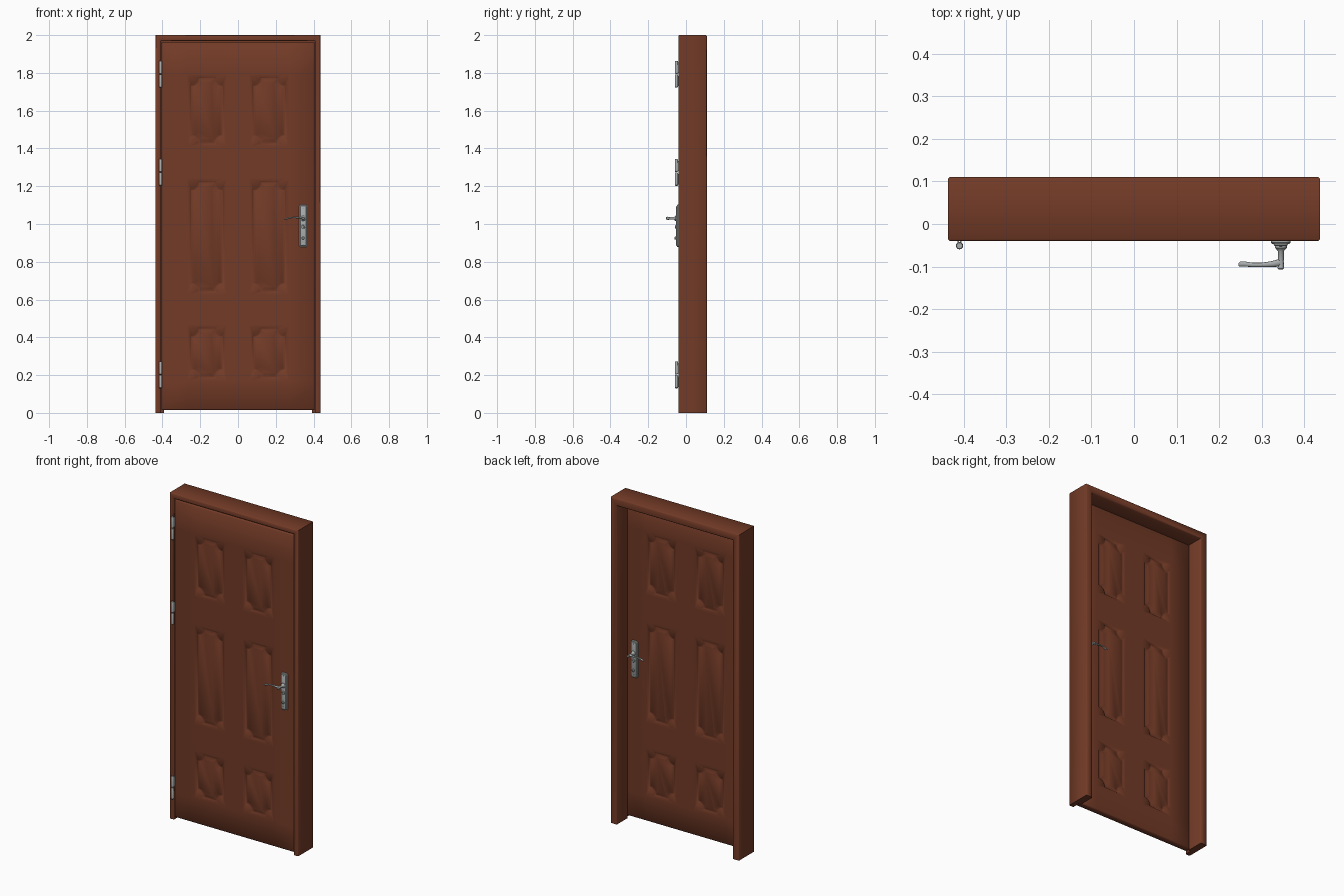
import bpy, bmesh, math
from mathutils import Matrix, Vector

cube = bpy.data.objects.get("Cube")
if cube:
    bpy.data.objects.remove(cube)


def material(name, rgb, metallic=0.0):
    m = bpy.data.materials.new(name)
    m.use_nodes = True
    m.diffuse_color = (*rgb, 1)
    m.node_tree.nodes["Principled BSDF"].inputs["Base Color"].default_value = (*rgb, 1)
    return m


WOOD = material("reddish brown wood", (0.17, 0.043, 0.02))
STEEL = material("brushed steel", (0.40, 0.42, 0.42))
DARK = material("dark keyhole", (0.03, 0.03, 0.03))


def finish(name, bm, mat, angle=50):
    bmesh.ops.remove_doubles(bm, verts=bm.verts, dist=1e-5)
    bmesh.ops.recalc_face_normals(bm, faces=bm.faces)
    me = bpy.data.meshes.new(name)
    bm.to_mesh(me)
    bm.free()
    me.materials.append(mat)
    ob = bpy.data.objects.new(name, me)
    bpy.context.collection.objects.link(ob)
    bpy.ops.object.select_all(action="DESELECT")
    ob.select_set(True)
    bpy.context.view_layer.objects.active = ob
    bpy.ops.object.shade_smooth_by_angle(angle=math.radians(angle))
    return ob


# Frame: an L-shaped chamfered section swept around three sides
def build_frame():
    half, top, c = 0.437, 2.0, 0.004
    section = [(c, -0.04), (0.027, -0.04), (0.030, -0.037), (0.030, 0.006),
               (0.044, 0.006), (0.044, 0.106), (0.040, 0.11), (c, 0.11),
               (0, 0.11 - c), (0, -0.04 + c)]
    bm = bmesh.new()
    rings = []
    for side, upper in ((-1, 0), (-1, 1), (1, 1), (1, 0)):
        rings.append([bm.verts.new((side * (half - d), y, (top - d) * upper))
                      for d, y in section])
    n = len(section)
    for a, b in zip(rings, rings[1:]):
        for i in range(n):
            j = (i + 1) % n
            bm.faces.new((a[i], a[j], b[j], b[i]))
    bm.faces.new(rings[0])
    bm.faces.new(rings[-1])
    finish("door_frame", bm, WOOD)


# Outline of a panel: rectangle with stepped, scooped corners
def panel_outline(w, h, cut=0.042, step=0.012, segs=5):
    r = cut - step
    quarter = [(w, h - cut)]
    for i in range(segs + 1):
        t = i / segs * math.pi / 2
        bulge = 0.55 * (1 - math.sin(t) - math.cos(t)) / 2
        quarter.append((w - step - r * i / segs + r * bulge,
                        h - cut + r * i / segs + r * bulge))
    quarter.append((w - cut, h))
    q2 = [(-x, z) for x, z in reversed(quarter)]
    q3 = [(-x, -z) for x, z in quarter]
    q4 = [(x, -z) for x, z in reversed(quarter)]
    return [quarter, q2, q3, q4]


# Door leaf: both faces carry a grid with six moulded panels
DOOR_Y, DOOR_HALF = -0.0175, 0.0205
PANEL_ROWS = [(0.18, 0.455), (0.635, 1.23), (1.418, 1.782)]
MARGIN = 0.012
RELIEF = [(0, 0), (0.006, -0.006), (0.012, -0.006), (0.024, 0.002)]


def add_panel(bm, x0, x1, z0, z1, y, out):
    cx, cz = (x0 + x1) / 2, (z0 + z1) / 2
    w, h = (x1 - x0) / 2 - MARGIN, (z1 - z0) / 2 - MARGIN
    corners = [bm.verts.new((x, y, z)) for x, z in ((x1, z1), (x0, z1), (x0, z0), (x1, z0))]
    rings = []
    for inset, lift in RELIEF:
        rings.append([[bm.verts.new((cx + px, y + out * lift, cz + pz)) for px, pz in q]
                      for q in panel_outline(w - inset, h - inset)])
    for k in range(4):
        here, nxt = rings[0][k], rings[0][(k + 1) % 4]
        for a, b in zip(here, here[1:]):
            bm.faces.new((corners[k], a, b))
        bm.faces.new((corners[k], here[-1], nxt[0], corners[(k + 1) % 4]))
    flat = [sum(r, []) for r in rings]
    n = len(flat[0])
    for a, b in zip(flat, flat[1:]):
        for i in range(n):
            j = (i + 1) % n
            bm.faces.new((a[i], a[j], b[j], b[i]))
    bm.faces.new(flat[-1])


def build_door():
    bm = bmesh.new()
    edge, bevel, low, high = 0.405, 0.006, 0.015, 1.964
    inner, outer = 0.072 - MARGIN, 0.258 + MARGIN
    xs = [-edge, bevel - edge, -outer, -inner, inner, outer, edge - bevel, edge]
    zs = [low, low + bevel]
    for a, b in PANEL_ROWS:
        zs += [a - MARGIN, b + MARGIN]
    zs += [high - bevel, high]
    for out in (-1, 1):
        y = DOOR_Y + out * DOOR_HALF

        def vert(x, z):
            rim = abs(x) == edge or z in (low, high)
            return bm.verts.new((x, y - out * bevel * rim, z))

        for i, (x0, x1) in enumerate(zip(xs, xs[1:])):
            for k, (z0, z1) in enumerate(zip(zs, zs[1:])):
                if i in (2, 4) and k in (2, 4, 6):
                    add_panel(bm, x0, x1, z0, z1, y, out)
                else:
                    bm.faces.new([vert(*p) for p in ((x0, z0), (x1, z0), (x1, z1), (x0, z1))])
    bmesh.ops.remove_doubles(bm, verts=bm.verts, dist=1e-5)
    bmesh.ops.bridge_loops(bm, edges=[e for e in bm.edges if e.is_boundary])
    finish("door_leaf", bm, WOOD)


# Round part turned about an axis from a list of (radius, distance) pairs
def turned(name, profile, origin, axis, mat=STEEL, segs=20):
    bm = bmesh.new()
    rings = [[bm.verts.new((r * math.cos(2 * math.pi * i / segs),
                            r * math.sin(2 * math.pi * i / segs), d)) for i in range(segs)]
             for r, d in profile]
    for a, b in zip(rings, rings[1:]):
        for i in range(segs):
            j = (i + 1) % segs
            bm.faces.new((a[i], a[j], b[j], b[i]))
    bm.faces.new(rings[0])
    bm.faces.new(rings[-1])
    turn = Vector((0, 0, 1)).rotation_difference(Vector(axis)).to_matrix().to_4x4()
    bm.transform(Matrix.Translation(origin) @ turn)
    return finish(name, bm, mat, 40)


# Plate with rounded ends, stacked from (inset, height) tiers
def plate(name, cx, cz, w, h, radius, tiers, y, out, mat=STEEL):
    bm = bmesh.new()
    rings = []
    for inset, lift in tiers:
        ring = []
        for i in range(24):
            t = 2 * math.pi * (i + 0.5) / 24
            sx, sz = math.copysign(1, math.cos(t)), math.copysign(1, math.sin(t))
            ring.append(bm.verts.new((cx + sx * (w - radius) + (radius - inset) * math.cos(t),
                                      y + out * lift,
                                      cz + sz * (h - radius) + (radius - inset) * math.sin(t))))
        rings.append(ring)
    for a, b in zip(rings, rings[1:]):
        for i in range(24):
            j = (i + 1) % 24
            bm.faces.new((a[i], a[j], b[j], b[i]))
    bm.faces.new(rings[0])
    bm.faces.new(rings[-1])
    return finish(name, bm, mat, 35)


# Lever: oval sections along a gently waving path
def lever(name, y, out):
    path = [(0.352, 0.050, 1.030, 0.006), (0.342, 0.053, 1.031, 0.009),
            (0.325, 0.056, 1.033, 0.007), (0.300, 0.058, 1.035, 0.005),
            (0.278, 0.058, 1.034, 0.005), (0.260, 0.056, 1.029, 0.006),
            (0.250, 0.056, 1.026, 0.006), (0.245, 0.058, 1.025, 0.003)]
    bm = bmesh.new()
    rings = [[bm.verts.new((x, y + out * (d + r * math.cos(math.pi * i / 6)),
                            z + 0.75 * r * math.sin(math.pi * i / 6))) for i in range(12)]
             for x, d, z, r in path]
    for a, b in zip(rings, rings[1:]):
        for i in range(12):
            j = (i + 1) % 12
            bm.faces.new((a[i], a[j], b[j], b[i]))
    bm.faces.new(rings[0])
    bm.faces.new(rings[-1])
    finish(name, bm, STEEL)


# Handle set on one side of the door
def build_handle(side, out):
    x, y = 0.345, DOOR_Y + out * DOOR_HALF
    plate(side + "_handle_plate", x, 0.99, 0.023, 0.113, 0.014,
          [(0, 0), (0, 0.006), (0.003, 0.009), (0.006, 0.009), (0.008, 0.013), (0.010, 0.014)], y, out)
    turned(side + "_handle_stem", [(0.014, 0.012), (0.014, 0.018), (0.010, 0.022), (0.007, 0.026),
                                   (0.007, 0.062), (0.008, 0.066), (0.005, 0.069)],
           (x, y, 1.03), (0, out, 0))
    lever(side + "_handle_lever", y, out)
    turned(side + "_lock_cylinder", [(0.010, 0.012), (0.010, 0.017), (0.008, 0.019)],
           (x, y, 0.985), (0, out, 0))
    plate(side + "_keyhole", x, 0.985, 0.0015, 0.006, 0.0014, [(0, 0.018), (0, 0.0195)], y, out, DARK)
    turned(side + "_latch_knob", [(0.008, 0.012), (0.008, 0.020), (0.005, 0.023)],
           (x, y, 0.925), (0, out, 0))
    for label, z in (("top", 1.085), ("bottom", 0.895)):
        turned(f"{side}_{label}_screw", [(0.004, 0.012), (0.004, 0.015), (0.002, 0.016)],
               (x, y, z), (0, out, 0))


# Hinge: two barrels with rounded caps, and a leaf reaching each side
def build_hinge(name, z0):
    x, y, r, length = -0.41, -0.051, 0.0085, 0.07
    for k, label in enumerate(("lower", "upper")):
        turned(f"{name}_hinge_{label}_barrel",
               [(r * 0.5, 0), (r, 0.004), (r, length - 0.004), (r * 0.8, length)],
               (x, y, z0 + k * (length + 0.002)), (0, 0, 1), segs=16)
        bm = bmesh.new()
        bmesh.ops.create_cube(bm, size=1, matrix=Matrix.Translation(
            (x + (0.003 if k else -0.003), y + 0.013, z0 + length * (k + 0.5)))
            @ Matrix.Diagonal((0.004, 0.026, 0.055, 1)))
        finish(f"{name}_hinge_{label}_leaf", bm, STEEL)


build_frame()
build_door()
for side, out in (("front", -1), ("back", 1)):
    build_handle(side, out)
for name, z0 in (("bottom", 0.13), ("middle", 1.202), ("top", 1.722)):
    build_hinge(name, z0)
